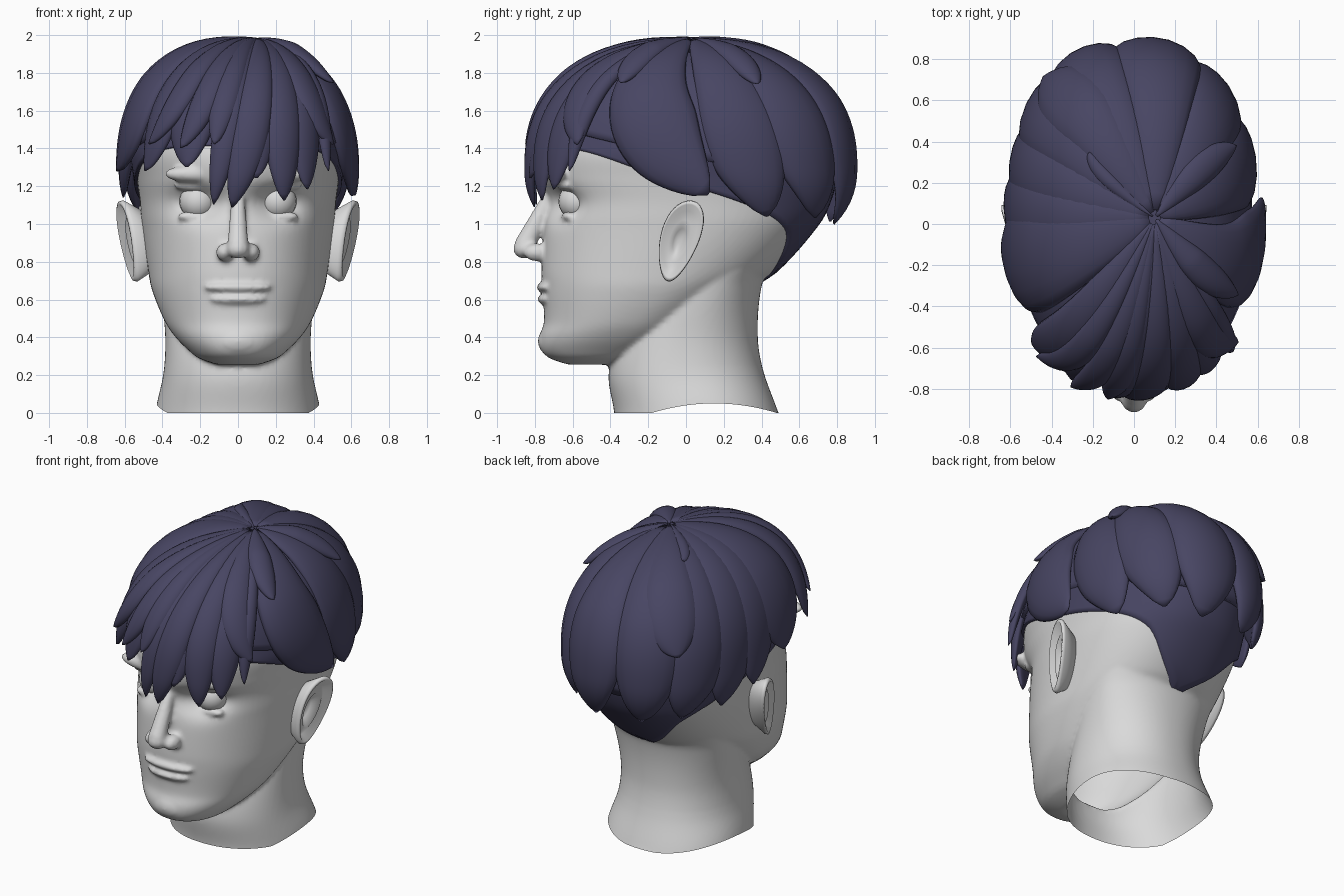
import bpy, bmesh, math
from mathutils import Vector, Matrix

if "Cube" in bpy.data.objects:
    bpy.data.objects.remove(bpy.data.objects["Cube"])

def material(name, col):
    m = bpy.data.materials.new(name)
    m.diffuse_color = (*col, 1)
    m.use_nodes = True
    m.node_tree.nodes["Principled BSDF"].inputs["Base Color"].default_value = m.diffuse_color
    return m

SKIN = material("plain_grey_skin", (0.70, 0.70, 0.70))
HAIR = material("dark_violet_hair", (0.064, 0.060, 0.124))

def finish(bm, name, mat):
    bmesh.ops.recalc_face_normals(bm, faces=bm.faces)
    for f in bm.faces:
        f.smooth = True
    me = bpy.data.meshes.new(name)
    bm.to_mesh(me)
    bm.free()
    me.materials.append(mat)
    ob = bpy.data.objects.new(name, me)
    bpy.context.collection.objects.link(ob)
    return ob

def loft(bm, rings, cap_start=True):
    vs = [[bm.verts.new(p) for p in r] for r in rings]
    n = len(vs[0])
    for a, b in zip(vs, vs[1:]):
        for i in range(n):
            bm.faces.new((a[i], a[(i + 1) % n], b[(i + 1) % n], b[i]))
    if cap_start:
        bm.faces.new(vs[0][::-1])
    bm.faces.new(vs[-1])

def ball(bm, c, r):
    m = Matrix.Translation(c) @ Matrix.Diagonal((*r, 1))
    bmesh.ops.create_uvsphere(bm, u_segments=24, v_segments=16, radius=1, matrix=m)

def spow(v, e):
    return math.copysign(abs(v) ** e, v)

def table(rows, z):
    # smooth interpolation of a table whose first column is the position
    i = 0
    while i < len(rows) - 2 and z > rows[i + 1][0]:
        i += 1
    a, b = rows[i], rows[i + 1]
    p, q = rows[max(i - 1, 0)], rows[min(i + 2, len(rows) - 1)]
    h = b[0] - a[0]
    t = min(max((z - a[0]) / h, 0), 1)
    out = []
    for k in range(1, len(a)):
        m0 = (b[k] - p[k]) / (b[0] - p[0]) * h
        m1 = (q[k] - a[k]) / (q[0] - a[0]) * h
        s = t * t * (3 - 2 * t)
        out.append(a[k] * (1 - s) + b[k] * s + t * (1 - t) * ((1 - t) * m0 - t * m1))
    return out

# height, front y, back y, half width
SKULL = [(.255, -.62, -.36, .11), (.285, -.715, -.25, .2), (.33, -.765, -.15, .26),
         (.4, -.775, 0, .33), (.48, -.752, .1, .385), (.65, -.76, .32, .455), (.75, -.765, .47, .475),
         (1, -.75, .69, .51), (1.12, -.735, .75, .52), (1.24, -.775, .78, .535),
         (1.4, -.77, .78, .55), (1.7, -.6, .66, .46), (1.8, -.42, .5, .33), (1.86, -.15, .25, .14)]
NECK = [(-.1, -.38, .53, .44), (0, -.38, .49, .43), (.2, -.41, .415, .395),
        (.4, -.36, .38, .385), (.67, -.2, .4, .41), (.8, -.1, .46, .42)]

def section(rows, z, a, grow=0.0):
    # a = 0 is the back, pi the front
    yf, yb, w = table(rows, z)
    ym = .02 - .75 * max(0, 1 - z) ** 1.4 if rows is SKULL else (yf + yb) / 2
    c = spow(math.cos(a), .92)
    return Vector(((w + grow) * spow(math.sin(a), .92),
                   ym + c * ((yb - ym if c > 0 else ym - yf) + grow), z))

# ---- head: skull, neck and face forms fused into one skin ----
bm = bmesh.new()
N = 96
for rows, count in ((SKULL, 90), (NECK, 30)):
    z0, z1 = rows[0][0], rows[-1][0]
    rings = []
    for k in range(count + 1):
        z = z0 + (z1 - z0) * k / count
        ring = [section(rows, z, math.tau * i / N) for i in range(N)]
        if rows is SKULL:   # eye sockets
            for p in ring:
                if p.y < 0:
                    p.y += .095 * math.exp(-((abs(p.x) - .21) / .12) ** 2 - ((z - 1.11) / .085) ** 2)
        rings.append(ring)
    loft(bm, rings)
for k in range(13):         # nose bridge
    t = k / 12
    ball(bm, (0, -.722 - .13 * t, 1.15 - .26 * t), [.035 + .022 * t] * 3)
ball(bm, (0, -.855, .868), (.062, .06, .052))
ball(bm, (0, -.74, .665), (.18, .052, .026))    # lips
ball(bm, (0, -.735, .602), (.15, .052, .029))
ball(bm, (0, -.695, .38), (.14, .09, .085))     # chin
for s in (-1, 1):
    ball(bm, (s * .07, -.79, .85), (.046, .07, .048))       # nostril wings
    ball(bm, (s * .21, -.625, 1.205), (.13, .055, .036))    # eyelids
    ball(bm, (s * .21, -.615, 1.04), (.115, .045, .03))
    ball(bm, (s * .2, -.675, 1.265), (.19, .065, .05))      # brow
raw = finish(bm, "head_raw", SKIN)
rm = raw.modifiers.new("fuse", 'REMESH')
rm.mode = 'VOXEL'
rm.voxel_size = .014
sm = raw.modifiers.new("soften", 'SMOOTH')
sm.factor = .5
sm.iterations = 4
bpy.context.view_layer.update()
me = bpy.data.meshes.new_from_object(raw.evaluated_get(bpy.context.evaluated_depsgraph_get()))
bpy.data.objects.remove(raw)
bm = bmesh.new()
bm.from_mesh(me)
# open, arched lower edge of the neck
bmesh.ops.bisect_plane(bm, geom=bm.verts[:] + bm.edges[:] + bm.faces[:],
                       plane_co=(0, 0, 0), plane_no=(0, 0, 1), clear_inner=True)
for v in bm.verts:
    if v.co.z < .25:
        v.co.z += .05 * max(0, 1 - ((v.co.y - .15) / .33) ** 2) * (1 - v.co.z / .25)
finish(bm, "head", SKIN)

# ---- eyeballs, and ears as dished surfaces with a raised rim ----
PROFILE = [(.65, -.13), (.9, -.04), (1, -.005), (.98, .015), (.9, .02),
           (.74, -.025), (.52, -.005), (.3, -.05), (.05, -.055)]
for s, side in ((-1, "left"), (1, "right")):
    bm = bmesh.new()
    ball(bm, (s * .21, -.575, 1.12), (.1, .1, .1))
    finish(bm, "eye_" + side, SKIN)
    rings = []
    for r, dx in PROFILE:
        ring = []
        for i in range(40):
            a = math.tau * i / 40
            u, w = r * math.cos(a), r * math.sin(a)
            y = -.035 + .105 * u * (1 + .25 * w) + .055 * w
            ring.append((s * (.575 + .32 * (y + .035) + .02 * w + dx), y, .91 + .215 * w))
        rings.append(ring)
    bm = bmesh.new()
    loft(bm, rings)
    finish(bm, "ear_" + side, SKIN)

# ---- close-cropped hair on the skull, pointed at the nape ----
HAIRLINE = [(0, .67), (20, .8), (40, .97), (90, 1.2), (130, 1.38), (180, 1.42)]
bm = bmesh.new()
rings = []
for k in range(-1, 31):
    ring = []
    for i in range(N):
        a = math.tau * i / N
        zb = table(HAIRLINE, math.degrees(min(a, math.tau - a)))[0]
        ring.append(section(SKULL, zb + (1.85 - zb) * max(k, 0) / 30, a, -.03 if k < 0 else .018))
    rings.append(ring)
loft(bm, rings, cap_start=False)
finish(bm, "cropped_hair", HAIR)

# ---- hair volume: a superellipsoid that all locks follow ----
C, AX, LOW, P = Vector((0, .02, 1.3)), (.63, .87, .69), .51, 2.3

def project(p):
    # point on the volume along the ray from the centre, with outward normal
    d = p - C
    ax = (AX[0], AX[1], AX[2] if d.z > 0 else LOW)
    f = sum(abs(d[k] / ax[k]) ** P for k in range(3)) ** (1 / P)
    q = d / f
    n = Vector([spow(q[k] / ax[k], P - 1) / ax[k] for k in range(3)]).normalized()
    return C + q, n

def on_volume(a, z):
    h = abs(z - C.z) / (AX[2] if z > C.z else LOW)
    r = (1 - h ** P) ** (1 / P)
    return Vector((AX[0] * r * spow(math.sin(a), .87), C.y + AX[1] * r * spow(math.cos(a), .87), z))

bm = bmesh.new()
rings = []
for k in range(-1, 25):
    ring = []
    for i in range(64):
        a = math.tau * i / 64
        zb = 1.35 - .2 * math.cos(a)
        u = 1 - max(k, 0) / 24
        p, n = project(on_volume(a, 1.96 - (1.96 - zb) * u * u))
        ring.append(p - n * (.14 if k < 0 else .055))
    rings.append(ring)
loft(bm, rings, cap_start=False)
finish(bm, "hair_base", HAIR)

WHORL = Vector((.1, .03, 1.98))

def lock(bm, angle, tip_z, W, sweep, lift):
    # tapered lens-shaped lock from the whorl to a tip at the given angle and height
    tip = on_volume(math.radians(angle), tip_z)
    mid = on_volume(math.radians(angle + sweep), min(1.97, tip_z / 2 + 1.04))
    ctrl = mid * 2 - (WHORL + tip) / 2
    th = min(.075, .035 + .15 * W)
    def centre(t):
        return project(WHORL * (1 - t) ** 2 + ctrl * 2 * t * (1 - t) + tip * t * t)
    rings = []
    for k in range(31):
        t = .015 + .983 * k / 30
        p, n = centre(t)
        tan = centre(min(t + .01, 1))[0] - centre(t - .01)[0]
        side = tan.cross(n).normalized()
        f = math.sin(math.pi * t ** 1.2) ** .62
        up = lift * min(1, 2.5 * t)
        ring = []
        for i in range(18):
            a = math.tau * i / 18
            q, m = project(p + side * (W * f * math.cos(a)))
            s = math.sin(a)
            ring.append(q + m * (up + th * f ** .8 * ((s if s > 0 else .5 * s) - 1)))
        rings.append(ring)
    loft(bm, rings)

# angle from the back, tip height, half width, sideways sweep; later locks lie higher
SIDE = [(61, 1.03, .24, 12), (-66, 1.06, .23, -8), (-83, 1.14, .2, -5), (85, 1.16, .25, 18),
        (-97, 1.28, .3, -5)]
BACK = [(33, 1.03, .24, 12), (-42, 1.04, .24, -10), (-18, 1.02, .24, -4), (10, 1.01, .25, 0),
        (-40, 1.48, .19, 6)]
FRINGE = [(173, 1.24, .16, 0), (203, 1.3, .16, 0), (146, 1.18, .12, -4), (159, 1.12, .12, -2),
          (190, 1.1, .08, -7), (229, 1.28, .13, -8), (182, 1.09, .11, -8), (134, 1.28, .055, -4),
          (130, 1.42, .11, 8), (189, 1.42, .08, -5), (205, 1.4, .08, -12), (224, 1.42, .08, -16)]
TUFTS = [(-42, 1.93, .045, 0), (64, 1.73, .08, 0), (116, 1.73, .08, 0)]
for name, locks, lo, hi in (("side_locks", SIDE, -.012, .02), ("back_locks", BACK, 0, .03),
                            ("fringe_locks", FRINGE, -.015, .025), ("crown_tufts", TUFTS, .012, .035)):
    bm = bmesh.new()
    for i, args in enumerate(locks):
        lock(bm, *args, lo + (hi - lo) * i / (len(locks) - 1))
    finish(bm, name, HAIR)
